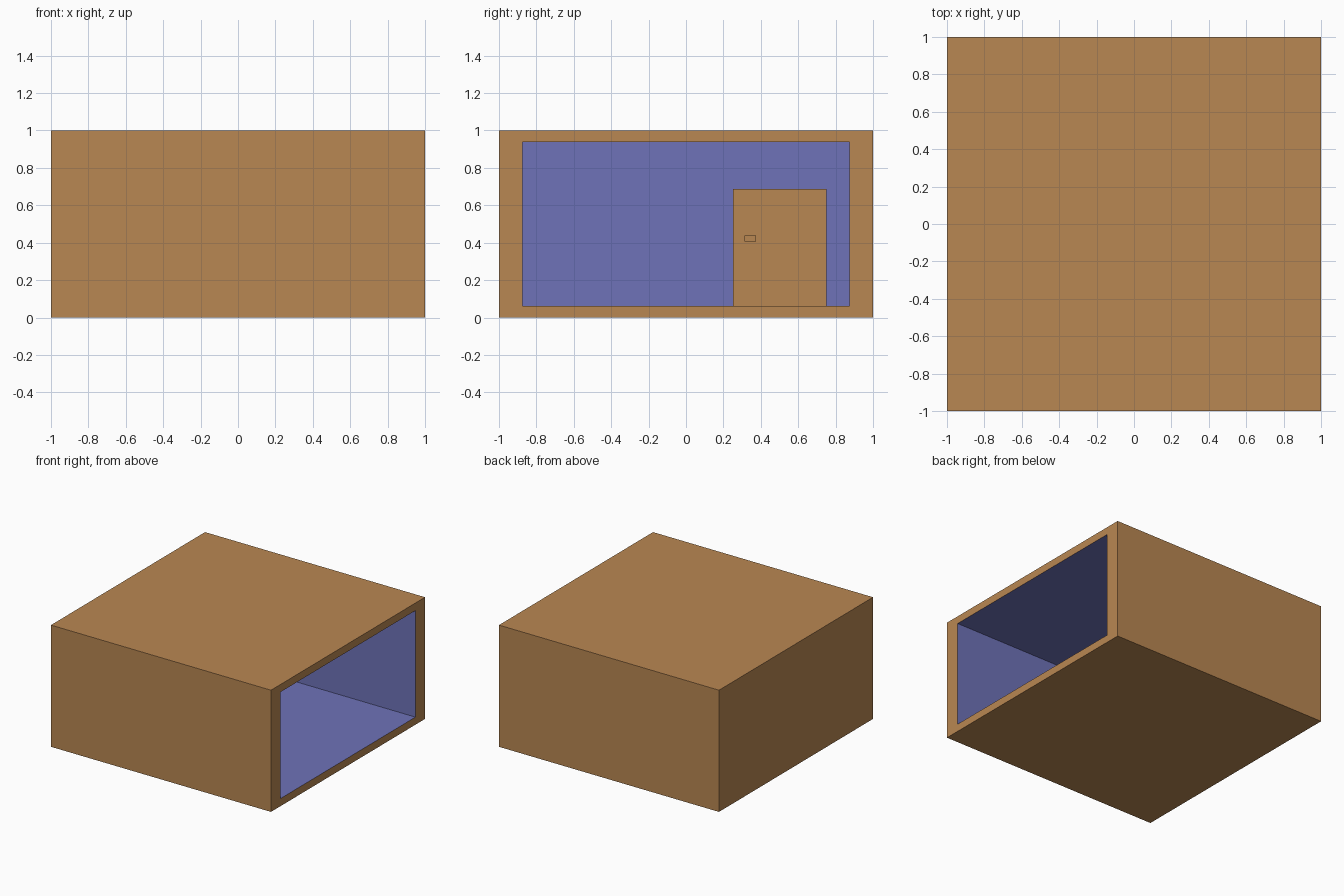
import bpy, bmesh
from mathutils import Vector

default_cube = bpy.data.objects.get("Cube")
if default_cube:
    bpy.data.objects.remove(default_cube, do_unlink=True)

UNIT = 1 / 16          # building module
WALL = 2 * UNIT        # wall thickness
SLAB = UNIT            # floor and ceiling thickness


def make_material(name, colour):
    mat = bpy.data.materials.new(name)
    mat.use_nodes = True
    mat.diffuse_color = colour
    mat.node_tree.nodes["Principled BSDF"].inputs["Base Color"].default_value = colour
    return mat


wood = make_material("warm_wood", (0.485, 0.242, 0.085, 1))
blue = make_material("blue_paint", (0.157, 0.169, 0.479, 1))


def box_mesh(low, high):
    """A bmesh box between two corners."""
    bm = bmesh.new()
    bmesh.ops.create_cube(bm, size=1)
    low, high = Vector(low), Vector(high)
    bmesh.ops.scale(bm, vec=high - low, verts=bm.verts)
    bmesh.ops.translate(bm, vec=(low + high) / 2, verts=bm.verts)
    return bm


def finish(bm, name, materials):
    mesh = bpy.data.meshes.new(name)
    bm.to_mesh(mesh)
    bm.free()
    for mat in materials:
        mesh.materials.append(mat)
    obj = bpy.data.objects.new(name, mesh)
    bpy.context.collection.objects.link(obj)
    return obj


# Room shell: inset the open side, then push the opening inward
bm = box_mesh((-1, -1, 0), (1, 1, 1))
opening = max(bm.faces, key=lambda f: f.calc_center_median().x)
bmesh.ops.inset_individual(bm, faces=[opening], thickness=SLAB)
for v in opening.verts:
    v.co.y = (1 - WALL) * (1 if v.co.y > 0 else -1)
    v.co.z = 1 - SLAB if v.co.z > 0.5 else SLAB
result = bmesh.ops.extrude_face_region(bm, geom=[opening])
inner = [v for v in result["geom"] if isinstance(v, bmesh.types.BMVert)]
if opening.is_valid:
    bmesh.ops.delete(bm, geom=[opening], context="FACES_ONLY")
bmesh.ops.translate(bm, vec=(WALL - 2, 0, 0), verts=inner)
bmesh.ops.recalc_face_normals(bm, faces=bm.faces)

# Paint every face that reaches the inner end of the room
for face in bm.faces:
    face.material_index = int(any(v in inner for v in face.verts))
finish(bm, "room_shell", [wood, blue])

# Door on the far wall, with a small handle
wall_x = WALL - 1
door_x = wall_x + UNIT
finish(box_mesh((wall_x, 4 * UNIT, SLAB), (door_x, 12 * UNIT, 11 * UNIT)),
       "door", [wood])
finish(box_mesh((door_x, 5 * UNIT, 6.5 * UNIT), (door_x + UNIT / 2, 6 * UNIT, 7 * UNIT)),
       "door_handle", [wood])
